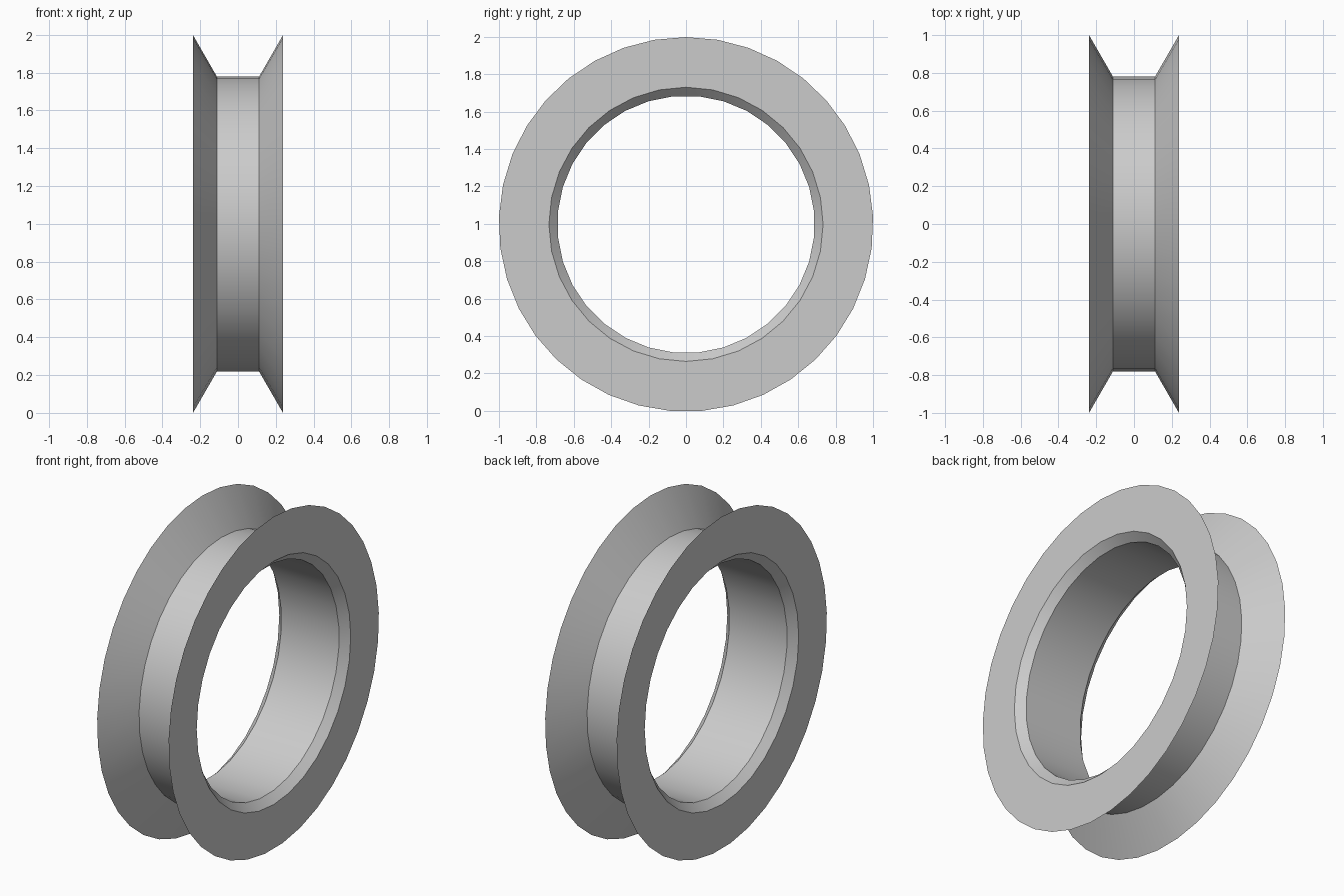
import bpy, bmesh
from math import sin, cos, tau, pi

if "Cube" in bpy.data.objects:
    bpy.data.objects.remove(bpy.data.objects["Cube"], do_unlink=True)

RIM_SIDES, BORE_SIDES = 37, 32
RADIUS = 1 / cos(pi / (2 * RIM_SIDES))
CENTRE_Z = RADIUS * cos(pi / RIM_SIDES)

# Grey metal
grey = bpy.data.materials.new("plain_grey")
grey.use_nodes = True
grey.diffuse_color = (0.6, 0.6, 0.6, 1)
grey.node_tree.nodes["Principled BSDF"].inputs["Base Color"].default_value = (0.6, 0.6, 0.6, 1)

bm = bmesh.new()


def ring(x, radius, sides, phase=0.0):
    """Circle of vertices around the x axis; phase is a fraction of one step."""
    angles = [tau * (i + phase) / sides for i in range(sides + 1)]
    verts = [bm.verts.new((x, radius * sin(a), CENTRE_Z + radius * cos(a))) for a in angles[:-1]]
    return verts + verts[:1], angles


def bridge(first, second):
    """Join two rings, even when their side counts differ."""
    (va, aa), (vb, ab) = first, second
    i = j = 0
    while i < len(va) - 1 or j < len(vb) - 1:
        next_a = aa[i + 1] if i < len(va) - 1 else 99
        next_b = ab[j + 1] if j < len(vb) - 1 else 99
        if abs(next_a - next_b) < 1e-5:
            bm.faces.new((va[i], va[i + 1], vb[j + 1], vb[j]))
            i, j = i + 1, j + 1
        elif next_a < next_b:
            bm.faces.new((va[i], va[i + 1], vb[j]))
            i += 1
        else:
            bm.faces.new((va[i], vb[j + 1], vb[j]))
            j += 1


# Closed section: groove, flared flange, chamfer, bore, then the other side
rings = [
    ring(-0.112, 0.782, RIM_SIDES),
    ring(0.112, 0.782, RIM_SIDES),
    ring(0.238, RADIUS, RIM_SIDES),
    ring(0.238, 0.733, BORE_SIDES),
    ring(0.192, 0.688, BORE_SIDES, 0.5),
    ring(-0.192, 0.688, BORE_SIDES, 0.5),
    ring(-0.238, 0.733, BORE_SIDES),
    ring(-0.238, RADIUS, RIM_SIDES),
]
for k, current in enumerate(rings):
    bridge(current, rings[(k + 1) % len(rings)])
bmesh.ops.recalc_face_normals(bm, faces=bm.faces)

# Grooved ring object
mesh = bpy.data.meshes.new("grooved_ring")
bm.to_mesh(mesh)
bm.free()
mesh.materials.append(grey)
wheel = bpy.data.objects.new("grooved_ring", mesh)
bpy.context.collection.objects.link(wheel)
bpy.ops.object.select_all(action="DESELECT")
wheel.select_set(True)
bpy.context.view_layer.objects.active = wheel
bpy.ops.object.shade_smooth_by_angle(angle=pi / 6)
